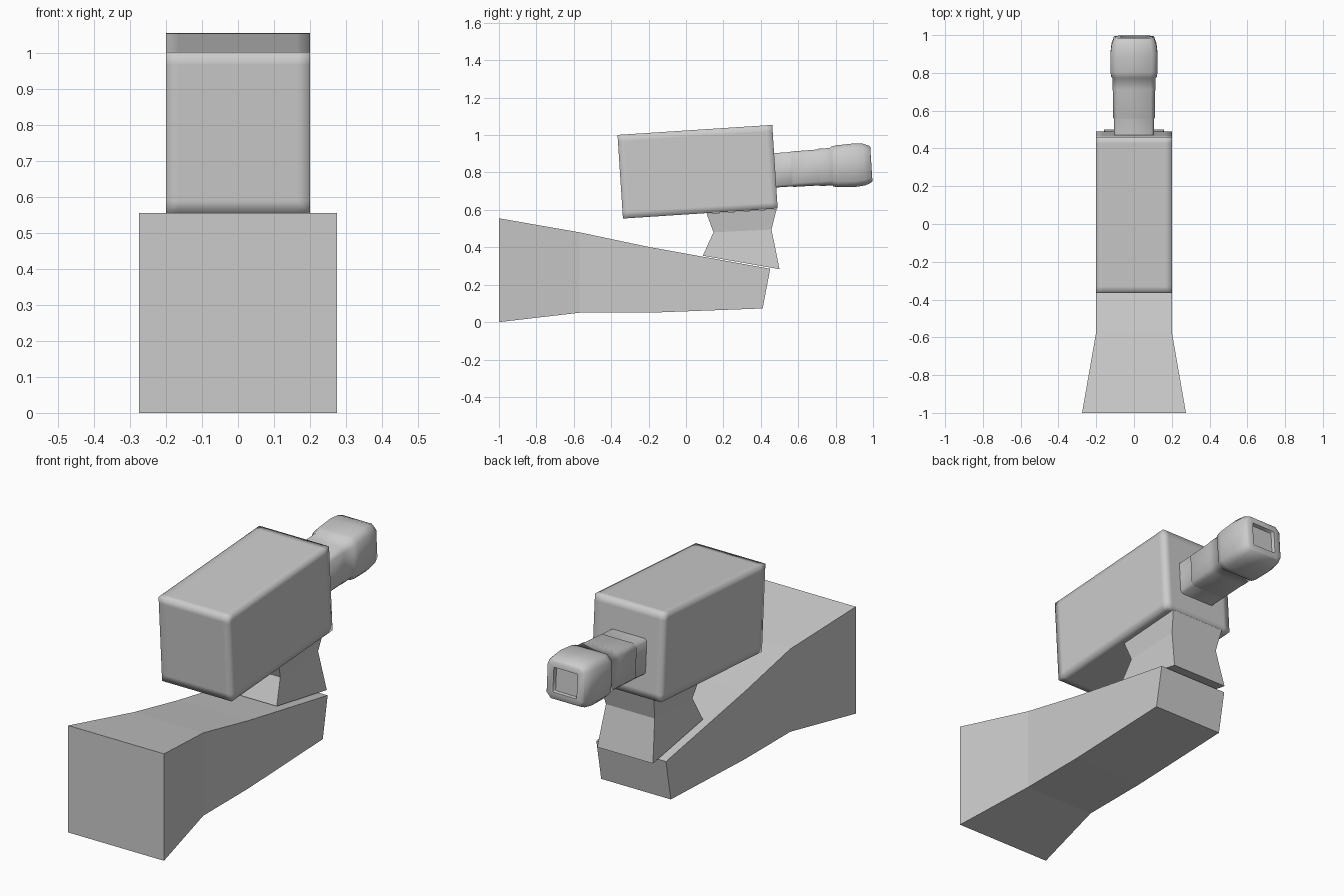
import bpy, bmesh, math

if "Cube" in bpy.data.objects:
    bpy.data.objects.remove(bpy.data.objects["Cube"])

TILT = math.radians(3.7)


def make_object(name, bm, smooth=False):
    bmesh.ops.recalc_face_normals(bm, faces=bm.faces)
    mesh = bpy.data.meshes.new(name)
    bm.to_mesh(mesh)
    bm.free()
    obj = bpy.data.objects.new(name, mesh)
    bpy.context.collection.objects.link(obj)
    for p in mesh.polygons:
        p.use_smooth = smooth
    return obj


def loft(rings, name, smooth=False):
    """Skin a list of equal-length point rings and cap both ends."""
    bm = bmesh.new()
    vs = [[bm.verts.new(p) for p in r] for r in rings]
    n = len(rings[0])
    for a, b in zip(vs, vs[1:]):
        for i in range(n):
            j = (i + 1) % n
            bm.faces.new((a[i], a[j], b[j], b[i]))
    bm.faces.new(vs[0])
    bm.faces.new(vs[-1])
    return make_object(name, bm, smooth)


# Mounting arm: half width, bottom (y, z), top (y, z)
arm = [(0.275, (-1, 0), (-1, 0.555)), (0.2, (-0.57, 0.05), (-0.57, 0.48)),
       (0.2, (-0.2, 0.05), (-0.2, 0.402)), (0.2, (0.41, 0.073), (0.45, 0.285))]
loft([[(-w, *b), (w, *b), (w, *t), (-w, *t)] for w, b, t in arm], "mounting_arm")

# Waisted neck: half width, front (y, z), rear (y, z)
neck = [(0.16, (0.09, 0.355), (0.50, 0.283)), (0.14, (0.147, 0.48), (0.457, 0.495)),
        (0.155, (0.11, 0.58), (0.485, 0.605))]
loft([[(-w, *f), (w, *f), (w, *r), (-w, *r)] for w, f, r in neck], "neck")

# Camera housing: square box with support loops for soft shading
bm = bmesh.new()
bmesh.ops.create_cube(bm, size=1)
bmesh.ops.scale(bm, vec=(0.4, 0.829, 0.448), verts=bm.verts)
bmesh.ops.bevel(bm, geom=bm.edges[:], offset=0.035, segments=2, profile=1.0,
                affect='EDGES')
housing = make_object("camera_housing", bm, True)
housing.location = (0, 0.062, 0.804)
housing.rotation_euler = (TILT, 0, 0)

# Lens barrel: distance along axis, half width, half height, corner chamfer
barrel = [(-0.03, 0.105, 0.092, 0.012), (0.08, 0.105, 0.092, 0.012),
          (0.085, 0.11, 0.095, 0.02), (0.22, 0.11, 0.096, 0.02),
          (0.235, 0.114, 0.1, 0.025), (0.295, 0.114, 0.1, 0.025),
          (0.30, 0.12, 0.107, 0.03), (0.33, 0.125, 0.112, 0.03),
          (0.42, 0.125, 0.116, 0.03), (0.47, 0.119, 0.112, 0.03),
          (0.505, 0.107, 0.098, 0.025), (0.51, 0.1, 0.092, 0.02),
          (0.51, 0.068, 0.063, 0.004), (0.49, 0.066, 0.061, 0.004)]
rings = []
for y, w, h, c in barrel:
    rings.append([(w - c, y, -h), (w, y, c - h), (w, y, h - c), (w - c, y, h),
                  (c - w, y, h), (-w, y, h - c), (-w, y, c - h), (c - w, y, -h)])
lens = loft(rings, "lens_barrel", True)
lens.location = (0, 0.482, 0.812)
lens.rotation_euler = (TILT, 0, 0)
bpy.ops.object.select_all(action='DESELECT')
lens.select_set(True)
bpy.context.view_layer.objects.active = lens
bpy.ops.object.shade_smooth_by_angle(angle=math.radians(50))
